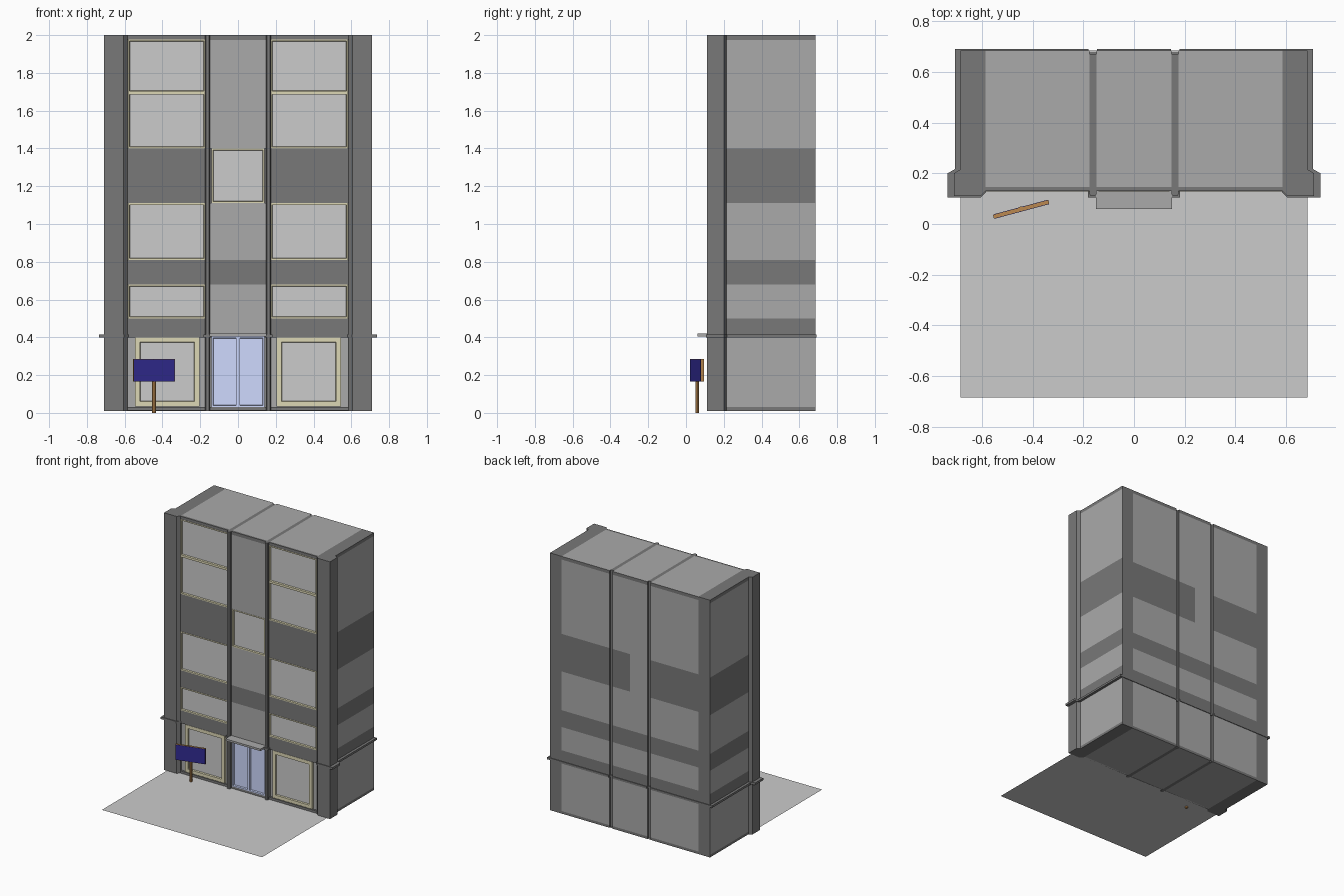
import bpy, bmesh, math
from mathutils import Vector, Matrix

if "Cube" in bpy.data.objects:
    bpy.data.objects.remove(bpy.data.objects["Cube"])


def mat(name, r, g, b):
    m = bpy.data.materials.new(name)
    m.diffuse_color = (r, g, b, 1)
    m.use_nodes = True
    m.node_tree.nodes["Principled BSDF"].inputs["Base Color"].default_value = m.diffuse_color
    return m


WALL = mat("wall_grey", .4, .4, .4)
DARK = mat("dark_grey", .19, .19, .19)
PANE = mat("pane_grey", .8, .8, .8)
BEIGE = mat("beige", .72, .68, .46)
BLUE = mat("door_blue", .62, .7, 1)
NAVY = mat("sign_blue", .03, .023, .28)
BROWN = mat("brown", .5, .25, .08)


def finish(bm, name, *mats):
    bmesh.ops.recalc_face_normals(bm, faces=bm.faces)
    me = bpy.data.meshes.new(name)
    bm.to_mesh(me)
    bm.free()
    for m in mats:
        me.materials.append(m)
    ob = bpy.data.objects.new(name, me)
    bpy.context.collection.objects.link(ob)
    return ob


def cube(x0, x1, y0, y1, z0, z1):
    bm = bmesh.new()
    bmesh.ops.create_cube(bm, size=1)
    for v in bm.verts:
        v.co = ((x0, x1)[v.co.x > 0], (y0, y1)[v.co.y > 0], (z0, z1)[v.co.z > 0])
    return bm


def box(name, x0, x1, y0, y1, z0, z1, m):
    return finish(cube(x0, x1, y0, y1, z0, z1), name, m)


def plan(half, z0, z1):
    """Extrude a plan outline, given for the +x half and mirrored."""
    pts = half + [(-x, y) for x, y in reversed(half)]
    bm = bmesh.new()
    f = bm.faces.new([bm.verts.new((x, y, z0)) for x, y in pts])
    r = bmesh.ops.extrude_face_region(bm, geom=[f])
    for v in r["geom"]:
        if isinstance(v, bmesh.types.BMVert):
            v.co.z = z1
    return bm


def window(name, x0, x1, z0, z1, border, glass=PANE, frame=BEIGE):
    """Framed panel with a sunken pane."""
    bm = cube(x0, x1, .128, .147, z0, z1)
    bm.normal_update()
    front = min(bm.faces, key=lambda f: f.calc_center_median().y)
    bmesh.ops.inset_region(bm, faces=[front], thickness=border)
    bmesh.ops.inset_region(bm, faces=[front], thickness=.003)
    for v in front.verts:
        v.co.y += .013
    front.material_index = 1
    return finish(bm, name, frame, glass)


# main block: corner pillars, front pilasters and rear grooves in one outline
bm = plan([(.148, .145), (.148, .117), (.154, .11), (.17, .11), (.175, .117), (.175, .145),
           (.585, .145), (.585, .13), (.605, .11), (.71, .11), (.71, .2), (.685, .215),
           (.685, .685), (.175, .685), (.175, .67), (.148, .67), (.148, .685)], .01, 2)
cuts = [((0, 0, z), (0, 0, 1)) for z in (.03, .4, .5, .68, .81, 1.11, 1.4, 1.975)]
cuts += [((x, 0, 0), (1, 0, 0)) for x in (-.585, -.175, -.148, 0, .148, .175, .585)]
for co, no in cuts:
    bmesh.ops.bisect_plane(bm, geom=bm.verts[:] + bm.edges[:] + bm.faces[:],
                           plane_co=co, plane_no=no, dist=1e-5)
bm.normal_update()
for f in bm.faces:
    c, n = f.calc_center_median(), f.normal
    x, z = abs(c.x), c.z
    floor = z < .03 or .4 < z < .5 or .68 < z < .81 or 1.11 < z < 1.4 or z > 1.975
    if c.y > .68 and x < .148 and 1.11 < z < 1.4:
        floor = c.x > 0
    if abs(n.z) > .5:
        floor = False
    post = .147 < x < .176 or (x > .58 and (abs(n.x) < .9 or c.y < .22))
    f.material_index = int(floor or post)
finish(bm, "building_body", WALL, DARK)

# ledge above the ground floor, round the pillars, sides and back
finish(plan([(.2, .16), (.58, .16), (.58, .13), (.603, .105), (.735, .105), (.735, .2),
             (.705, .217), (.705, .69), (.18, .69), (.18, .677), (.145, .677), (.145, .69)],
            .4, .416), "ledge", DARK)

# ground slab
bm = bmesh.new()
bmesh.ops.create_grid(bm, x_segments=1, y_segments=1, size=.685,
                      matrix=Matrix.Translation((0, 0, .012)))
finish(bm, "forecourt", PANE)

# side bays
for s, side in ((-1, "left"), (1, "right")):
    def span(a, b):
        return sorted((s * a, s * b))
    for i, (z0, z1) in enumerate(((.5, .68), (.81, 1.11), (1.4, 1.695), (1.695, 1.978))):
        window(f"{side}_window_{i}", *span(.172, .583), z0, z1, .012)
    window(f"{side}_shop_window", *span(.205, .545), .035, .4, .036)
    for i, (z0, z1) in enumerate(((.012, .03), (.4, .5), (.68, .81), (1.11, 1.4), (1.978, 2))):
        box(f"{side}_spandrel_{i}", *span(.175, .585), .13, .147, z0, z1, DARK)
    box(f"{side}_pilaster_ledge", *span(.142, .182), .105, .147, .4, .416, DARK)
    window(f"{side}_door", *span(.001, .14), .03, .405, .012, BLUE, BLUE)

# centre bay
for i, (z0, z1, m) in enumerate(((.012, .03, DARK), (.41, .68, WALL), (.68, .81, DARK),
                                 (.81, 1.11, WALL), (1.4, 1.975, WALL), (1.975, 2, DARK))):
    box(f"centre_panel_{i}", -.148, .148, .13, .147, z0, z1, m)
window("centre_window", -.14, .14, 1.11, 1.4, .012)
box("door_canopy", -.15, .15, .06, .146, .405, .42, WALL)

# sign board on a post
board = box("sign_board", -.113, .113, -.007, .007, .165, .285, BROWN)
for name, y in (("sign_front", -.009), ("sign_back", .006)):
    panel = box(name, -.111, .111, y, y + .003, .167, .283, NAVY)
    panel.location, panel.rotation_euler.z = (-.445, .058, 0), math.radians(15)
board.location, board.rotation_euler.z = (-.445, .058, 0), math.radians(15)
bm = bmesh.new()
bmesh.ops.create_cone(bm, cap_ends=True, segments=8, radius1=.01, radius2=.01, depth=.286,
                      matrix=Matrix.Translation((-.445, .06, .143)))
finish(bm, "sign_post", BROWN)
